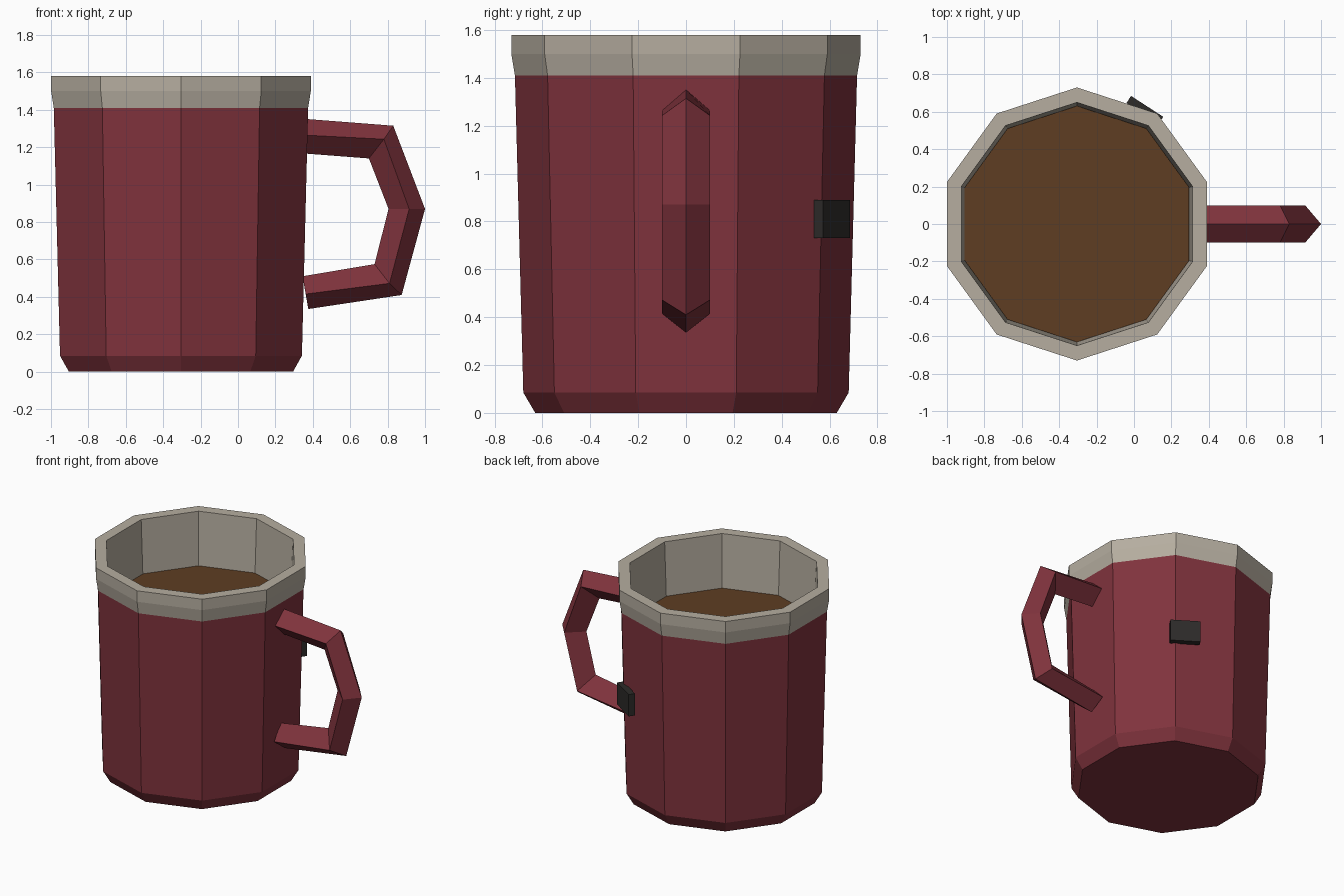
import bpy, bmesh, math
from mathutils import Matrix

if "Cube" in bpy.data.objects:
    bpy.data.objects.remove(bpy.data.objects["Cube"])

CX = -0.305      # cup axis
SIDES = 10


def material(name, rgb):
    m = bpy.data.materials.new(name)
    m.diffuse_color = (*rgb, 1)
    m.use_nodes = True
    m.node_tree.nodes["Principled BSDF"].inputs["Base Color"].default_value = m.diffuse_color
    return m


RED = material("dark red glaze", (0.215, 0.033, 0.046))
CREAM = material("cream glaze", (0.465, 0.42, 0.35))
COFFEE = material("coffee brown", (0.112, 0.047, 0.016))
CHARCOAL = material("charcoal", (0.026, 0.024, 0.022))


def finish(name, bm, mat):
    bmesh.ops.recalc_face_normals(bm, faces=bm.faces)
    me = bpy.data.meshes.new(name)
    bm.to_mesh(me)
    bm.free()
    me.materials.append(mat)
    ob = bpy.data.objects.new(name, me)
    bpy.context.collection.objects.link(ob)
    return ob


def bridge(bm, a, b):
    n = len(a)
    for i in range(n):
        bm.faces.new((a[i], a[(i + 1) % n], b[(i + 1) % n], b[i]))


def lathe(name, profile, mat, cap_start=False, cap_end=False):
    """Ten-sided turned part from (radius, height) points, a corner facing +y."""
    bm = bmesh.new()
    rings = []
    for r, z in profile:
        angles = [math.pi / 2 + math.tau * i / SIDES for i in range(SIDES)]
        rings.append([bm.verts.new((CX + r * math.cos(a), r * math.sin(a), z)) for a in angles])
    for a, b in zip(rings, rings[1:]):
        bridge(bm, a, b)
    if cap_start:
        bm.faces.new(rings[0])
    if cap_end:
        bm.faces.new(rings[-1])
    return finish(name, bm, mat)


# Cup body with bevelled foot
lathe("cup_body", [(0.63, 0), (0.68, 0.085), (0.715, 1.41)], RED, cap_start=True)

# Flared rim continuing into the inner wall and floor
lathe("rim_and_lining", [(0.715, 1.41), (0.73, 1.50), (0.73, 1.58), (0.65, 1.58),
                         (0.632, 1.19), (0.58, 0.1)], CREAM, cap_end=True)

# Drink surface
lathe("drink", [(0.631, 1.19)], COFFEE, cap_start=True)

# Handle: diamond section, each station is (outer, ridge, inner) in x and z
stations = [
    ((0.35, 1.352), (0.35, 1.265), (0.35, 1.167)),
    ((0.83, 1.315), (0.78, 1.243), (0.70, 1.14)),
    ((1.00, 0.87), (0.915, 0.87), (0.805, 0.87)),
    ((0.875, 0.41), (0.81, 0.472), (0.73, 0.575)),
    ((0.376, 0.335), (0.362, 0.415), (0.345, 0.51)),
]
bm = bmesh.new()
rings = []
for outer, ridge, inner in stations:
    pts = ((outer, 0), (ridge, 0.1), (inner, 0), (ridge, -0.1))
    rings.append([bm.verts.new((p[0], y, p[1])) for p, y in pts])
for a, b in zip(rings, rings[1:]):
    bridge(bm, a, b)
bm.faces.new(rings[0])
bm.faces.new(rings[-1])
finish("handle", bm, RED)

# Small dark tag on the back right corner of the body
bm = bmesh.new()
place = (Matrix.Translation((CX + 0.363, 0.610, 0.81))
         @ Matrix.Rotation(math.radians(57), 4, 'Z')
         @ Matrix.Diagonal((0.045, 0.205, 0.16, 1)))
bmesh.ops.create_cube(bm, size=1, matrix=place)
finish("tag", bm, CHARCOAL)
